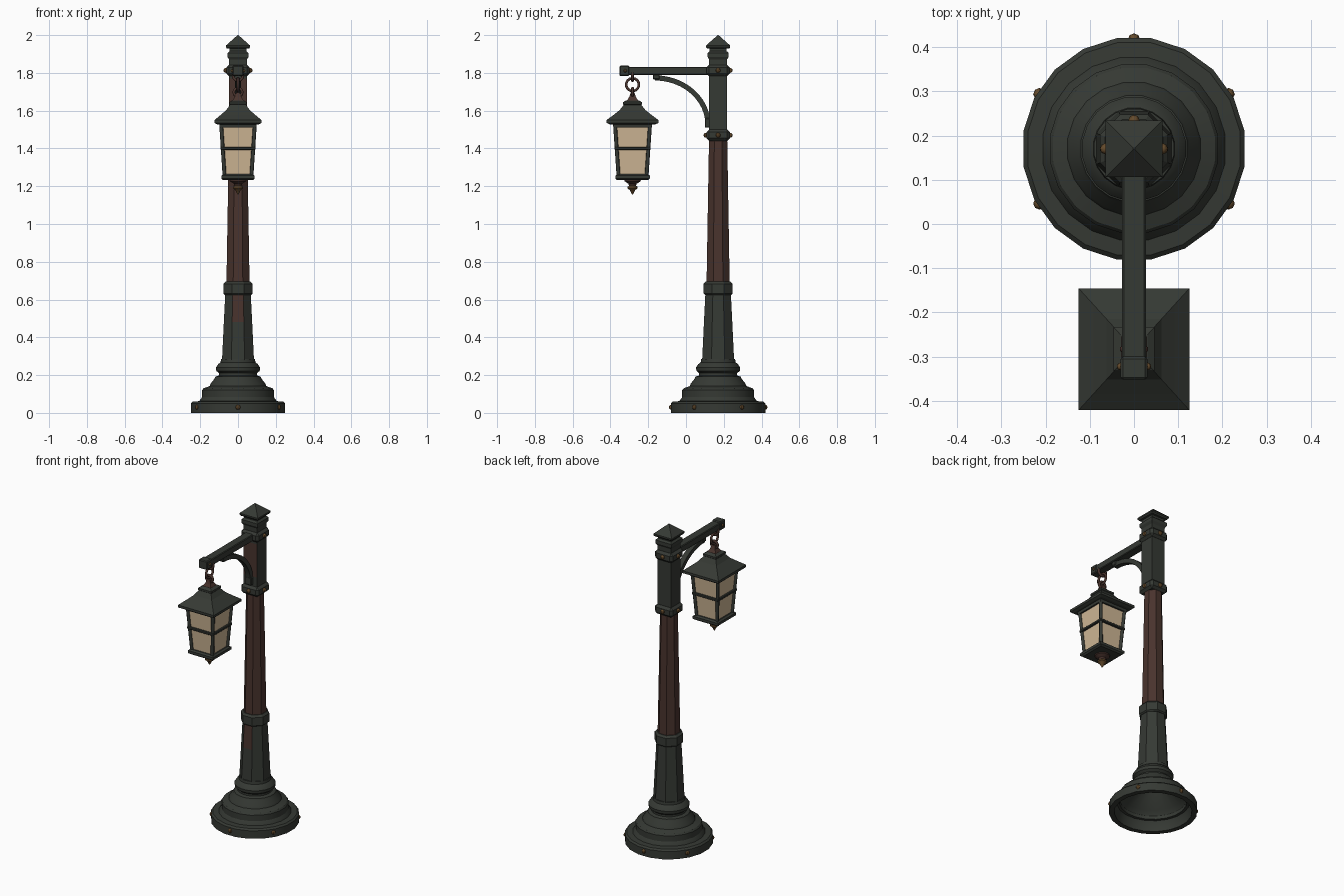
import bpy, bmesh, math
from mathutils import Vector

cube = bpy.data.objects.get("Cube")
if cube:
    bpy.data.objects.remove(cube, do_unlink=True)

POST_Y, LAMP_Y = 0.17, -0.283


def material(name, rgb):
    m = bpy.data.materials.new(name)
    m.use_nodes = True
    m.diffuse_color = (*rgb, 1)
    m.node_tree.nodes["Principled BSDF"].inputs["Base Color"].default_value = (*rgb, 1)
    return m


IRON = material("dark_iron", (0.036, 0.041, 0.034))
RUST = material("rust", (0.066, 0.033, 0.026))
BRASS = material("aged_brass", (0.13, 0.07, 0.025))
GLASS = material("warm_glass", (0.62, 0.47, 0.30))


def finish(name, bm, mat, bevel=0, smooth=False):
    bmesh.ops.recalc_face_normals(bm, faces=bm.faces)
    me = bpy.data.meshes.new(name)
    bm.to_mesh(me)
    bm.free()
    ob = bpy.data.objects.new(name, me)
    bpy.context.collection.objects.link(ob)
    me.materials.append(mat)
    if bevel:
        mod = ob.modifiers.new("edge_bevel", "BEVEL")
        mod.width = bevel
        mod.segments = 1
    if smooth:
        bpy.ops.object.select_all(action="DESELECT")
        ob.select_set(True)
        bpy.context.view_layer.objects.active = ob
        bpy.ops.object.shade_smooth_by_angle(angle=math.radians(32))
    return ob


def loft(name, profile, y, mat, sides=4, depth=1.0, bevel=0, smooth=False):
    """Stack flat-sided rings given as (half width, z); depth stretches y."""
    bm = bmesh.new()
    rings = []
    for half, z in profile:
        r = half / math.cos(math.pi / sides)
        angles = [(i + 0.5) * math.tau / sides for i in range(sides)]
        rings.append([bm.verts.new((r * math.sin(a), y - r * depth * math.cos(a), z)) for a in angles])
    for low, high in zip(rings, rings[1:]):
        for i in range(sides):
            j = (i + 1) % sides
            bm.faces.new((low[i], low[j], high[j], high[i]))
    bm.faces.new(rings[0])
    bm.faces.new(rings[-1])
    return finish(name, bm, mat, bevel, smooth)


def box(name, low, high, mat, bevel=0):
    bm = bmesh.new()
    bmesh.ops.create_cube(bm, size=1)
    low, high = Vector(low), Vector(high)
    for v in bm.verts:
        v.co = (low + high) / 2 + v.co * (high - low)
    return finish(name, bm, mat, bevel)


def bolt(name, pos, mat=BRASS, r=0.013):
    bm = bmesh.new()
    bmesh.ops.create_uvsphere(bm, u_segments=8, v_segments=6, radius=r)
    bmesh.ops.translate(bm, verts=bm.verts, vec=pos)
    finish(name, bm, mat, smooth=True)


def tube(name, points, mat, radius, cyclic=False):
    cu = bpy.data.curves.new(name, "CURVE")
    cu.dimensions = "3D"
    cu.bevel_depth = radius
    cu.bevel_resolution = 1
    cu.use_fill_caps = True
    sp = cu.splines.new("POLY")
    sp.points.add(len(points) - 1)
    for p, co in zip(sp.points, points):
        p.co = (*co, 1)
    sp.use_cyclic_u = cyclic
    cu.materials.append(mat)
    bpy.context.collection.objects.link(bpy.data.objects.new(name, cu))


def paint(ob, mat, rule):
    ob.data.materials.append(mat)
    for f in ob.data.polygons:
        if rule(f.center, f.normal):
            f.material_index = 1


# Stepped round base, hollow underneath
loft("base", [(0.06, 0.24), (0.09, 0.17), (0.17, 0.11), (0.215, 0.05), (0.22, 0),
              (0.25, 0), (0.25, 0.05), (0.24, 0.06), (0.19, 0.063), (0.19, 0.12),
              (0.183, 0.13), (0.15, 0.142), (0.145, 0.155), (0.125, 0.18), (0.12, 0.192),
              (0.10, 0.198), (0.10, 0.21), (0.115, 0.222), (0.117, 0.24), (0.105, 0.258),
              (0.092, 0.268), (0.09, 0.285), (0.07, 0.287)], POST_Y, IRON, 20, smooth=True)
for k in range(6):
    a = math.radians(30 + 60 * k)
    bolt("base_bolt", (0.247 * math.cos(a), POST_Y + 0.247 * math.sin(a), 0.03), r=0.014)

# Eight-sided tapering shaft: iron foot, rusted upper length
foot = loft("lower_shaft", [(0.085, 0.27), (0.075, 0.48), (0.068, 0.62), (0.066, 0.65)],
            POST_Y, IRON, 8)
paint(foot, RUST, lambda c, n: c.z > 0.5 and n.y < -0.9)
loft("upper_shaft", [(0.062, 0.64), (0.048, 1.46)], POST_Y, RUST, 8)
loft("shaft_band", [(0.07, 0.625), (0.077, 0.632), (0.077, 0.683), (0.066, 0.695)], POST_Y, IRON, 8)

# Square head post with collars and pointed cap
head = loft("head_post", [(0.047, 1.45), (0.047, 1.56), (0.047, 1.77), (0.047, 1.89)], POST_Y, IRON)
paint(head, RUST, lambda c, n: n.y < -0.9 and 1.56 < c.z < 1.77)
for z in (1.47, 1.813):
    loft("post_collar", [(0.062, z - 0.03), (0.062, z + 0.03)], POST_Y, IRON, bevel=0.014)
    for k in range(4):
        a = k * math.pi / 2
        bolt("collar_bolt", (0.064 * math.cos(a), POST_Y + 0.064 * math.sin(a), z))
loft("cap_neck", [(0.047, 1.87), (0.056, 1.885), (0.056, 1.905), (0.045, 1.915), (0.045, 1.935)],
     POST_Y, IRON)
loft("post_cap", [(0.058, 1.928), (0.064, 1.936), (0.064, 1.945), (0.002, 2.0)], POST_Y, IRON)

# Arm with end block
box("arm", (-0.027, -0.34, 1.79), (0.027, POST_Y, 1.832), IRON, 0.004)
box("arm_end", (-0.03, -0.352, 1.783), (0.03, -0.30, 1.838), IRON, 0.005)
for x in (-0.03, 0.03):
    bolt("arm_bolt", (x, -0.322, 1.811), r=0.009)

# Curved brace: a bent flat bar from arm to post
bm = bmesh.new()
rings = []
for i in range(13):
    a = math.pi / 2 * i / 12
    d = Vector((0, math.sin(a), math.cos(a)))
    c = Vector((0, -0.165, 1.525))
    outer = c + Vector((0, d.y * 0.295, d.z * 0.262))
    inner = c + Vector((0, d.y * 0.268, d.z * 0.235))
    rings.append([bm.verts.new(p + Vector((x, 0, 0)))
                  for p, x in ((outer, -0.016), (outer, 0.016), (inner, 0.016), (inner, -0.016))])
for p, q in zip(rings, rings[1:]):
    for i in range(4):
        j = (i + 1) % 4
        bm.faces.new((p[i], p[j], q[j], q[i]))
bm.faces.new(rings[0])
bm.faces.new(rings[-1])
finish("brace", bm, IRON, smooth=True)
box("brace_foot", (-0.02, 0.1, 1.51), (0.02, 0.135, 1.56), IRON, 0.004)
box("brace_tip", (-0.02, -0.175, 1.765), (0.02, -0.14, 1.795), IRON, 0.004)

# Hanging links, alternating in direction
for name, z, r, across in (("top_link", 1.785, 0.026, True), ("middle_link", 1.738, 0.034, False),
                           ("bottom_link", 1.697, 0.022, True)):
    pts = []
    for i in range(14):
        a = math.tau * i / 14
        s = r * math.sin(a)
        pts.append((s if across else 0, LAMP_Y + (0 if across else s), z + r * math.cos(a)))
    tube(name, pts, RUST, 0.008, True)

# Lantern roof and its small cap
loft("lantern_roof", [(0.11, 1.528), (0.125, 1.535), (0.125, 1.55), (0.092, 1.577),
                      (0.062, 1.603), (0.043, 1.63), (0.04, 1.645)], LAMP_Y, IRON, depth=1.1)
loft("roof_cap_plate", [(0.04, 1.628), (0.046, 1.634), (0.046, 1.645), (0.03, 1.655)],
     LAMP_Y, IRON, depth=1.08)
loft("roof_cap", [(0.032, 1.65), (0.018, 1.672), (0.01, 1.695)], LAMP_Y, RUST)

# Lantern glass, frames and tray
loft("glass", [(0.069, 1.25), (0.088, 1.525)], LAMP_Y, GLASS, depth=1.04)
loft("top_frame", [(0.097, 1.512), (0.1, 1.535)], LAMP_Y, IRON, depth=1.04)
loft("middle_frame", [(0.092, 1.393), (0.092, 1.408)], LAMP_Y, IRON, depth=1.04, bevel=0.003)
loft("tray", [(0.078, 1.232), (0.088, 1.24), (0.088, 1.256), (0.078, 1.264)], LAMP_Y, IRON, depth=1.04)
for sx in (-1, 1):
    for sy in (-1, 1):
        tube("corner_bar", [(sx * 0.071, LAMP_Y + sy * 0.074, 1.25),
                            (sx * 0.089, LAMP_Y + sy * 0.0925, 1.525)], IRON, 0.0105)

# Turned finial below the tray
loft("finial_base", [(0.045, 1.236), (0.042, 1.226), (0.022, 1.213), (0.018, 1.2)],
     LAMP_Y, RUST, 12, smooth=True)
loft("finial_tip", [(0.016, 1.205), (0.026, 1.197), (0.026, 1.188), (0.015, 1.18), (0.002, 1.155)],
     LAMP_Y, BRASS, 12, smooth=True)
